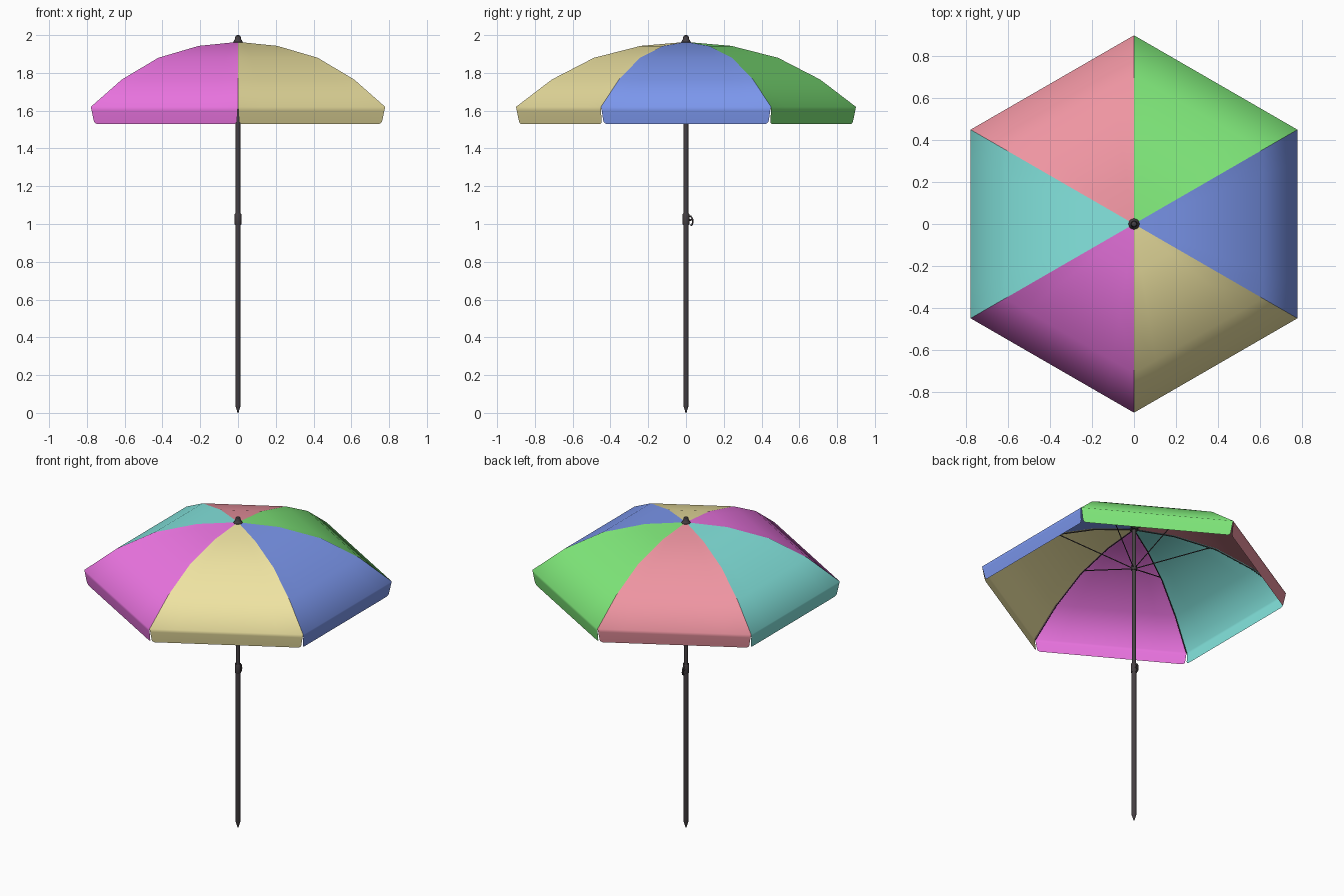
import bpy, bmesh, math
from mathutils import Vector

if "Cube" in bpy.data.objects:
    bpy.data.objects.remove(bpy.data.objects["Cube"])


def material(name, rgb):
    m = bpy.data.materials.new(name)
    m.diffuse_color = (*rgb, 1)
    m.use_nodes = True
    m.node_tree.nodes["Principled BSDF"].inputs["Base Color"].default_value = m.diffuse_color
    return m


def finish(name, bm, mat, angle=35):
    me = bpy.data.meshes.new(name)
    bm.to_mesh(me)
    bm.free()
    ob = bpy.data.objects.new(name, me)
    bpy.context.collection.objects.link(ob)
    me.materials.append(mat)
    bpy.ops.object.select_all(action='DESELECT')
    bpy.context.view_layer.objects.active = ob
    ob.select_set(True)
    bpy.ops.object.shade_smooth_by_angle(angle=math.radians(angle))
    return ob


def lathe(name, profile, mat, sides=16):
    """Revolve (radius, z) points around the z axis."""
    bm = bmesh.new()
    rings = [[bm.verts.new((r * math.cos(2 * math.pi * i / sides),
                            r * math.sin(2 * math.pi * i / sides), z))
              for i in range(sides)] for r, z in profile]
    for a, b in zip(rings, rings[1:]):
        for i in range(sides):
            j = (i + 1) % sides
            bm.faces.new((a[i], a[j], b[j], b[i]))
    bm.faces.new(rings[0][::-1])
    bm.faces.new(rings[-1])
    return finish(name, bm, mat)


def rod(name, points, radius, mat):
    """Thin round wire through the given points."""
    cu = bpy.data.curves.new(name, 'CURVE')
    cu.dimensions = '3D'
    cu.bevel_depth = radius
    cu.bevel_resolution = 1
    cu.use_fill_caps = True
    sp = cu.splines.new('POLY')
    sp.points.add(len(points) - 1)
    for p, co in zip(sp.points, points):
        p.co = (*co, 1)
    ob = bpy.data.objects.new(name, cu)
    bpy.context.collection.objects.link(ob)
    cu.materials.append(mat)
    return ob


dark = material("dark_metal", (0.06, 0.05, 0.055))
COS30 = math.cos(math.radians(30))
RIB = [(0.24, 1.943), (0.487, 1.88), (0.71, 1.765), (0.9, 1.62)]
APEX = 1.964


def panel(name, center_deg, mat):
    """One flat-spanned canopy gore with its hanging valance."""
    a = math.radians(center_deg)
    out = Vector((math.cos(a), math.sin(a), 0))
    side = Vector((-math.sin(a), math.cos(a), 0))
    bm = bmesh.new()

    def row(d, half, z, n=6):
        return [bm.verts.new(out * d + side * half * (2 * i / n - 1) + Vector((0, 0, z)))
                for i in range(n + 1)]

    # gore rows, then valance rows with rounded bottom corners
    rows = [row(r * COS30, r / 2, z) for r, z in RIB]
    rows += [row(0.777, 0.446, 1.60), row(0.769, 0.438, 1.547),
             row(0.767, 0.434, 1.537), row(0.766, 0.422, 1.53)]
    top = bm.verts.new((0, 0, APEX))
    for i in range(6):
        bm.faces.new((top, rows[0][i], rows[0][i + 1]))
    for p, q in zip(rows, rows[1:]):
        for i in range(6):
            bm.faces.new((p[i], q[i], q[i + 1], p[i + 1]))
    finish(name, bm, mat, 60)


COLORS = {"blue": (0.2, 0.31, 0.85), "green": (0.22, 0.83, 0.2),
          "red": (0.86, 0.3, 0.36), "teal": (0.23, 0.78, 0.73),
          "magenta": (0.85, 0.18, 0.77), "gold": (0.86, 0.77, 0.36)}
for k, (cname, rgb) in enumerate(COLORS.items()):
    panel(f"canopy_panel_{cname}", 60 * k, material(cname, rgb))

# ribs under the seams and stretchers down to the runner
for k in range(6):
    a = math.radians(30 + 60 * k)
    c, s = math.cos(a), math.sin(a)
    path = [(0.012, APEX - 0.007)] + [(r - 0.004, z - 0.007) for r, z in RIB]
    rod(f"rib_{k + 1}", [(r * c, r * s, z) for r, z in path], 0.003, dark)
    rod(f"stretcher_{k + 1}", [(r * c, r * s, z) for r, z in
                               ((0.012, 1.70), (0.45, 1.882))], 0.003, dark)

# pole: spiked lower tube, thinner upper tube
lathe("lower_pole", [(0.002, 0), (0.006, 0.012), (0.0145, 0.04), (0.0145, 1.02)], dark)
lathe("upper_pole", [(0.0125, 1.0), (0.0125, 1.96)], dark)
lathe("runner", [(0.017, 1.685), (0.017, 1.715)], dark)
lathe("pole_collar", [(0.0165, 0.995), (0.0185, 1.0), (0.0185, 1.05), (0.0165, 1.055)], dark)

# finial cap on top
lathe("finial", [(0.024, 1.955), (0.026, 1.963), (0.021, 1.972), (0.016, 1.980),
                 (0.016, 1.988), (0.012, 1.996), (0.003, 2.0)], dark)

# tightening latch at the back of the collar
rod("latch", [(0, 0.012, 1.042), (0, 0.026, 1.04), (0, 0.034, 1.028),
              (0, 0.036, 1.01), (0, 0.032, 0.996), (0, 0.024, 0.992)], 0.005, dark)
rod("latch_screw", [(0, 0.012, 1.022), (0, 0.03, 1.022)], 0.006, dark)
